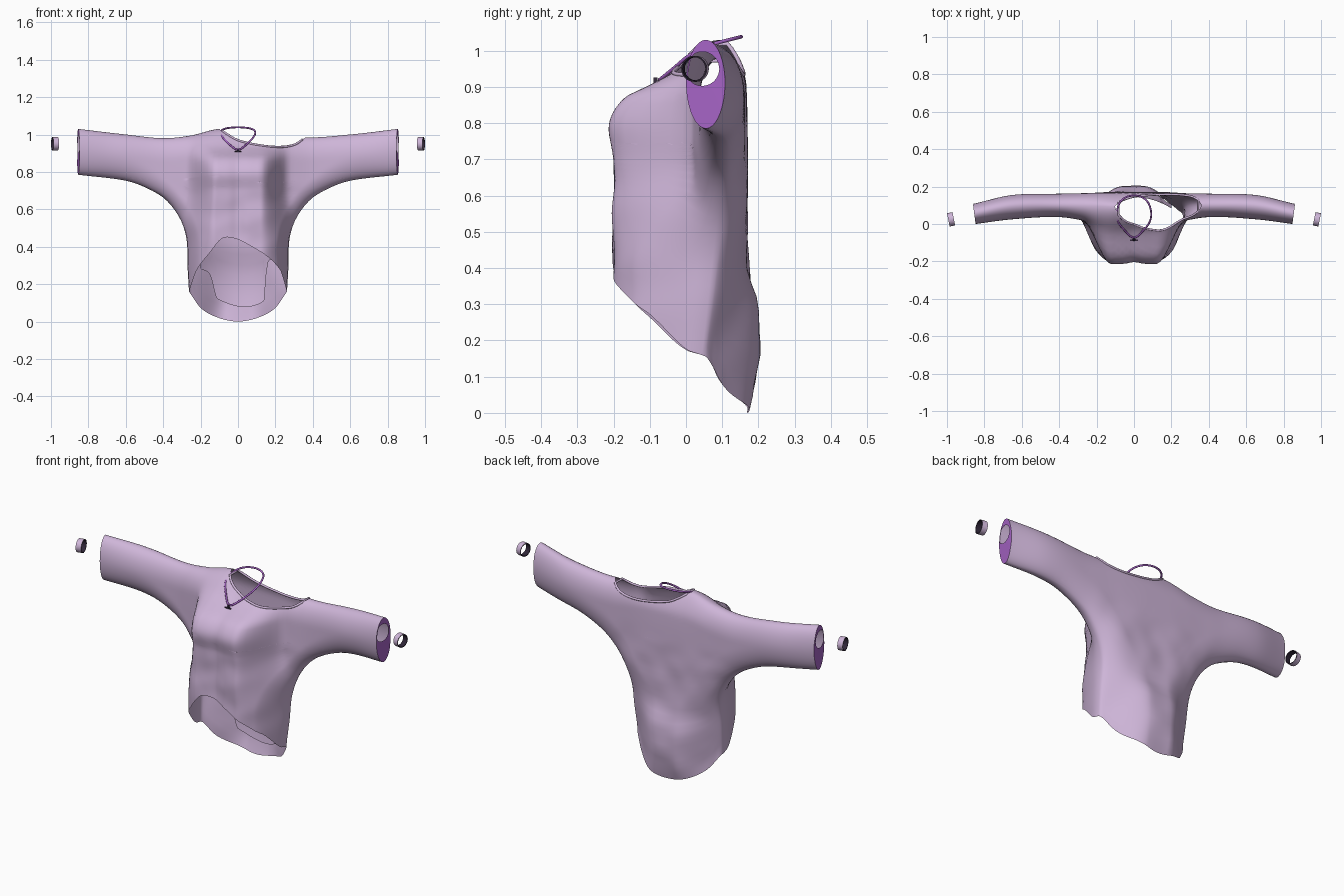
import bpy, bmesh, math
from mathutils import Vector, noise

cube = bpy.data.objects.get("Cube")
if cube:
    bpy.data.objects.remove(cube, do_unlink=True)


def material(name, rgb):
    m = bpy.data.materials.new(name)
    m.use_nodes = True
    m.diffuse_color = (*rgb, 1)
    bsdf = next(n for n in m.node_tree.nodes if n.type == 'BSDF_PRINCIPLED')
    bsdf.inputs["Base Color"].default_value = (*rgb, 1)
    bsdf.inputs["Roughness"].default_value = 0.8
    return m


LILAC = material("lilac cloth", (0.62, 0.465, 0.69))
PURPLE = material("purple lining", (0.38, 0.125, 0.56))
DARK = material("dark metal", (0.03, 0.02, 0.04))


def clamp(t):
    return min(1, max(0, t))


def ease(t):
    t = clamp(t)
    return t * t * (3 - 2 * t)


def curve(points):
    """Smooth function through (t, value) points, held constant outside."""
    t, p = zip(*points)
    n = len(t)
    slope = [(p[min(i + 1, n - 1)] - p[max(i - 1, 0)]) /
             (t[min(i + 1, n - 1)] - t[max(i - 1, 0)]) for i in range(n)]

    def f(q):
        if q <= t[0]:
            return p[0]
        for i in range(n - 1):
            if q <= t[i + 1]:
                h = t[i + 1] - t[i]
                s = (q - t[i]) / h
                a = 1 - s
                return (a * a * (1 + 2 * s) * p[i] + s * s * (1 + 2 * a) * p[i + 1]
                        + a * a * s * h * slope[i] - s * s * a * h * slope[i + 1])
        return p[-1]
    return f


def finish(name, bm, mats, angle=40):
    me = bpy.data.meshes.new(name)
    bm.to_mesh(me)
    bm.free()
    ob = bpy.data.objects.new(name, me)
    bpy.context.collection.objects.link(ob)
    for m in mats:
        me.materials.append(m)
    bpy.ops.object.select_all(action='DESELECT')
    ob.select_set(True)
    bpy.context.view_layer.objects.active = ob
    bpy.ops.object.shade_smooth_by_angle(angle=math.radians(angle))
    return ob


# Outlines of the shirt: side seam, shoulder, neck, hems
CUFF_X, CUFF_V, HEM = 0.86, 0.7, 0.16
seam = [(.262, HEM), (.27, .3), (.275, .44), (.31, .55), (.385, .65),
        (.48, .71), (.6, .753), (CUFF_X, .785)]
arc = [0]
for a, b in zip(seam, seam[1:]):
    arc.append(arc[-1] + math.dist(a, b))
seam_x = curve([(s / arc[-1] * CUFF_V, p[0]) for s, p in zip(arc, seam)])
seam_low = curve([(s / arc[-1] * CUFF_V, p[1]) for s, p in zip(arc, seam)])
shoulder = curve([(-.86, 1.03), (-.6, 1), (-.4, .98), (-.25, .995), (-.1, 1.03),
                  (.1, 1.02), (.36, .985), (.6, 1), (.86, 1.03)])
neck_drop = curve([(-.1, 0), (-.05, .035), (0, .06), (.1, .075), (.2, .072), (.3, .045), (.36, 0)])
hem_front = curve([(-1, HEM), (-.85, .27), (-.6, .36), (-.27, .45), (.35, .39), (.85, .28), (1, HEM)])
hem_back = curve([(-1, HEM), (-.75, .07), (-.4, .02), (0, 0), (.4, .02), (.75, .07), (1, HEM)])

# Depth profiles of chest, back and sleeves
chest = curve([(.4, -.2), (.7, -.2), (.8, -.212), (.87, -.17), (.9, -.11), (.94, -.045), (1.03, 0)])
spine = curve([(0, .17), (.1, .195), (.2, .203), (.3, .197), (.4, .172), (.9, .167), (1.03, .14)])
sleeve_front = curve([(.2, .005), (.4, .037), (.65, .025), (.86, 0)])
sleeve_back = curve([(.2, .165), (.4, .162), (.65, .155), (.86, .108)])
middle = curve([(0, .09), (.4, .1), (.65, .095), (.86, .055)])

rows = [CUFF_V * i / 32 for i in range(33)]
rows += [CUFF_V + (1 - CUFF_V) * (1 - math.cos(math.pi * k / 18)) / 2 for k in range(1, 19)]
NU = 100
cols = [.65 * s + .35 * math.sin(math.pi / 2 * s) for s in (2 * i / NU - 1 for i in range(NU + 1))]
seam_line = [Vector((seam_x(v), seam_low(v))) for v in rows[:33]]


def seam_distance(x, z):
    p, best = Vector((abs(x), z)), 9
    for a, b in zip(seam_line, seam_line[1:]):
        d = b - a
        s = clamp((p - a).dot(d) / d.length_squared)
        best = min(best, (p - a - d * s).length)
    return best


def rounding(d, radius):
    if d < 1e-5:
        return 0
    return math.sqrt(1 - (1 - min(d / radius, 1)) ** 2)


def cloth_point(u, v, front):
    """Point on the front or back sheet: u runs across, v from hem to shoulder."""
    x = u * seam_x(v)
    side_z = seam_low(v) if v <= CUFF_V else .785 + (v - CUFF_V) / (1 - CUFF_V) * .245
    top = shoulder(CUFF_X * u) - max(0, neck_drop(CUFF_X * u))
    hem = (hem_front if front else hem_back)(u)
    z = side_z + clamp(1 - v / .45) * (hem - HEM) + clamp((v - .45) / .55) * (top - 1.03)
    ax = abs(x)
    mid = middle(ax) - max(0, .65 - z) * .11
    if front:
        # full at the waist, stepping back sharply under the arms
        width = .36 - .085 * ease((z - .4) / .3)
        k = 1 - ease((ax - .12) / (width - .12))
        y = sleeve_front(ax) * (1 - k) + chest(z) * k
        y += .01 * math.exp(-(x / .035) ** 2) * k
        reach = .07 + .06 * ease((ax - .25) / .4)
    else:
        k = ease((.32 - ax) / .26)
        y = (sleeve_back(ax) - .1 * clamp((.5 - z) / .4)) * (1 - k) + spine(z) * k
        reach = .13 + .1 * ease((.6 - z) / .3)
    r = rounding(seam_distance(x, z), reach) * rounding(shoulder(x) - z, .12)
    # soft folds towards the waist
    fold = noise.noise(Vector((x * 7 + z * 5, 3.0 * front, z * 9 - x * 4)))
    y += fold * .007 * ease((.85 - z) / .3) * ease((.4 - ax) / .1)
    y = mid + (y - mid) * r
    # cuffs turn slightly towards the front
    x -= math.copysign(clamp((ax - .7) / .16) * (.1 - y) * .13, x)
    return Vector((x, y, z))


# Shirt: two sheets welded along side seams and shoulders
bm = bmesh.new()
sheets = {}
for front in (True, False):
    g = [[bm.verts.new(cloth_point(u, v, front)) for u in cols] for v in rows]
    sheets[front] = [[p.co.copy() for p in row] for row in g]
    for j in range(len(rows) - 1):
        for i in range(NU):
            q = (g[j][i], g[j][i + 1], g[j + 1][i + 1], g[j + 1][i])
            bm.faces.new(q if front else q[::-1])
bmesh.ops.remove_doubles(bm, verts=bm.verts, dist=2e-4)
finish("shirt", bm, [LILAC], 60)

# Inner layer hanging just inside the back, with a stepped lower edge
inner_hem = curve([(-.2, .28), (-.15, .25), (-.11, .12), (.14, .11), (.155, .3), (.2, .33)])
bm = bmesh.new()
g = []
for j in range(13):
    g.append([])
    for i in range(41):
        x = -.2 + i * .01
        z = inner_hem(x) * (1 - j / 12) + .75 * j / 12
        g[-1].append(bm.verts.new((x, spine(z) - .025 - 1.5 * x * x, z)))
for lower, upper in zip(g, g[1:]):
    for i in range(40):
        bm.faces.new((lower[i], lower[i + 1], upper[i + 1], upper[i]))
finish("inner_layer", bm, [LILAC])

# Cuff linings: flat rings with a round wrist hole
for side, col in (("right", 0), ("left", -1)):
    loop = [row[col] for row in sheets[True][32:]] + [row[col] for row in sheets[False][-2:32:-1]]
    bm = bmesh.new()
    outer, inner = [], []
    for p in loop:
        d = Vector((0, p.y - .045, p.z - .95))
        d *= min(.047, d.length * .9) / d.length
        y = .045 + d.y
        x = math.copysign(CUFF_X - (.1 - y) * .13, p.x)
        outer.append(bm.verts.new(p))
        inner.append(bm.verts.new((x, y, .95 + d.z)))
    for i in range(len(loop)):
        k = (i + 1) % len(loop)
        bm.faces.new((outer[i], outer[k], inner[k], inner[i]))
    bmesh.ops.recalc_face_normals(bm, faces=bm.faces)
    if sum(f.normal.x for f in bm.faces) * loop[0].x < 0:
        bmesh.ops.reverse_faces(bm, faces=bm.faces)
    finish(side + "_cuff_lining", bm, [PURPLE])


def cord(name, points, radius, mat, kind='POLY'):
    cu = bpy.data.curves.new(name, 'CURVE')
    cu.dimensions = '3D'
    cu.bevel_depth = radius
    cu.bevel_resolution = 3
    sp = cu.splines.new(kind)
    sp.points.add(len(points) - 1)
    for sp_point, p in zip(sp.points, points):
        sp_point.co = (*p, 1)
    sp.use_cyclic_u = True
    sp.order_u = 3
    cu.materials.append(mat)
    ob = bpy.data.objects.new(name, cu)
    bpy.context.collection.objects.link(ob)


# Collar: rolled edge around the neck opening
opening = [i for i, u in enumerate(cols) if -.1 < u * CUFF_X < .36]
rim = [sheets[True][-1][i] for i in opening] + [sheets[False][-1][i] for i in reversed(opening)]
cord("collar", rim, .006, LILAC)

# Necklace with a star pendant
half = [(.05, -.035, .95), (.088, .01, .99), (.095, .07, 1.018), (.068, .135, 1.034)]
path = [(0, -.085, .91)] + half + [(0, .158, 1.04)] + [(-x, y, z) for x, y, z in reversed(half)]
cord("necklace", path, .005, PURPLE, 'NURBS')

bm = bmesh.new()
tips = [bm.verts.new((r * math.sin(a), -.09, .903 + r * math.cos(a)))
        for r, a in ((.01 if i % 2 else .023, math.pi * i / 5) for i in range(10))]
star = bm.faces.new(tips)
ext = bmesh.ops.extrude_face_region(bm, geom=[star])
bmesh.ops.translate(bm, vec=(0, .012, 0), verts=[e for e in ext["geom"] if isinstance(e, bmesh.types.BMVert)])
bmesh.ops.recalc_face_normals(bm, faces=bm.faces)
finish("pendant", bm, [DARK])

# Bracelets: thin bands, dark on the inside and edges
for side, sx in (("left", 1), ("right", -1)):
    bm = bmesh.new()
    section = [(-.015, .036), (.015, .036), (.015, .032), (-.015, .032)]
    N = 24
    rings = [[bm.verts.new((w, r * math.cos(t), r * math.sin(t))) for w, r in section]
             for t in (math.tau * i / N for i in range(N))]
    for i in range(N):
        for j in range(4):
            k, m = (i + 1) % N, (j + 1) % 4
            f = bm.faces.new((rings[i][j], rings[i][m], rings[k][m], rings[k][j]))
            f.material_index = 0 if j == 0 else 1
    bmesh.ops.recalc_face_normals(bm, faces=bm.faces)
    band = finish(side + "_bracelet", bm, [LILAC, DARK])
    band.location = (sx * .978, .025, .95)
    band.rotation_euler.z = -sx * .2
